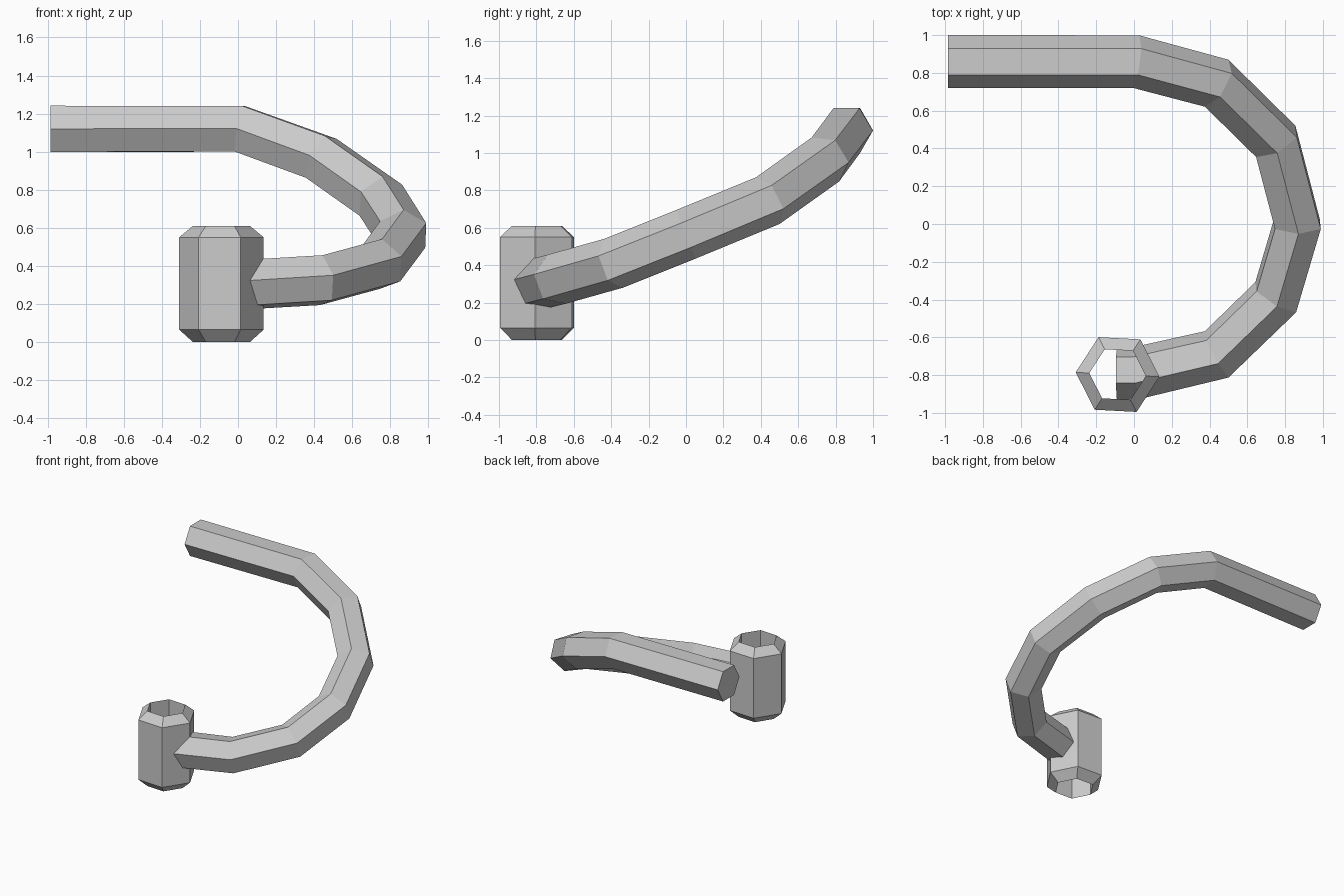
import bpy, bmesh
from math import cos, sin, tau, radians
from mathutils import Vector

cube = bpy.data.objects.get("Cube")
if cube:
    bpy.data.objects.remove(cube, do_unlink=True)

SIDES = 6

grey = bpy.data.materials.new("light_grey")
grey.use_nodes = True
colour = (0.6, 0.6, 0.6, 1)
grey.diffuse_color = colour
grey.node_tree.nodes["Principled BSDF"].inputs["Base Color"].default_value = colour


def finish(name, bm):
    bmesh.ops.recalc_face_normals(bm, faces=bm.faces)
    mesh = bpy.data.meshes.new(name)
    bm.to_mesh(mesh)
    bm.free()
    mesh.materials.append(grey)
    obj = bpy.data.objects.new(name, mesh)
    bpy.context.collection.objects.link(obj)
    return obj


def bridge(bm, a, b):
    for i in range(SIDES):
        j = (i + 1) % SIDES
        bm.faces.new((a[i], a[j], b[j], b[i]))


def hex_sweep(name, path, radius):
    """Six-sided capped bar along a path, carried without twist."""
    bm = bmesh.new()
    pts = [Vector(p) for p in path]
    dirs = [(b - a).normalized() for a, b in zip(pts, pts[1:])]
    tangents = [dirs[0]]
    tangents += [(a + b).normalized() for a, b in zip(dirs, dirs[1:])]
    tangents.append(dirs[-1])
    side = Vector((0, 1, 0))
    rings = []
    for i, (p, t) in enumerate(zip(pts, tangents)):
        if i:
            side = tangents[i - 1].rotation_difference(t) @ side
        up = t.cross(side)
        rings.append([bm.verts.new(p + radius * (side * cos(tau * k / SIDES) + up * sin(tau * k / SIDES)))
                      for k in range(SIDES)])
    for a, b in zip(rings, rings[1:]):
        bridge(bm, a, b)
    bm.faces.new(rings[0])
    bm.faces.new(rings[-1])
    return finish(name, bm)


def hex_collar(name, centre, profile, turn):
    """Hollow six-sided sleeve from a closed radius/height profile."""
    bm = bmesh.new()
    rings = [[bm.verts.new((centre[0] + r * cos(turn + tau * k / SIDES),
                            centre[1] + r * sin(turn + tau * k / SIDES), z))
              for k in range(SIDES)] for r, z in profile]
    for a, b in zip(rings, rings[1:] + rings[:1]):
        bridge(bm, a, b)
    return finish(name, bm)


# Curved handle: straight grip, then a descending half circle into the sleeve
ARC = 0.855
heights = (1.12, 0.965, 0.745, 0.565, 0.41, 0.325, 0.3)
shift_y = (0.005, 0.005, 0.01, 0, 0.04, 0.05, 0.065)
path = [(-0.985, 0.86, 1.12)]
for i, (z, dy) in enumerate(zip(heights, shift_y)):
    angle = radians(90 - 30 * i)
    path.append((ARC * cos(angle) + 0.01, ARC * sin(angle) + dy, z))
path.append((-0.09, -0.79, 0.295))
hex_sweep("curved_handle", path, 0.14)

# Chamfered hollow sleeve
hex_collar("hollow_sleeve", (-0.087, -0.797),
           [(0.222, 0.065), (0.222, 0.55), (0.15, 0.61), (0.15, 0)], radians(-3))
